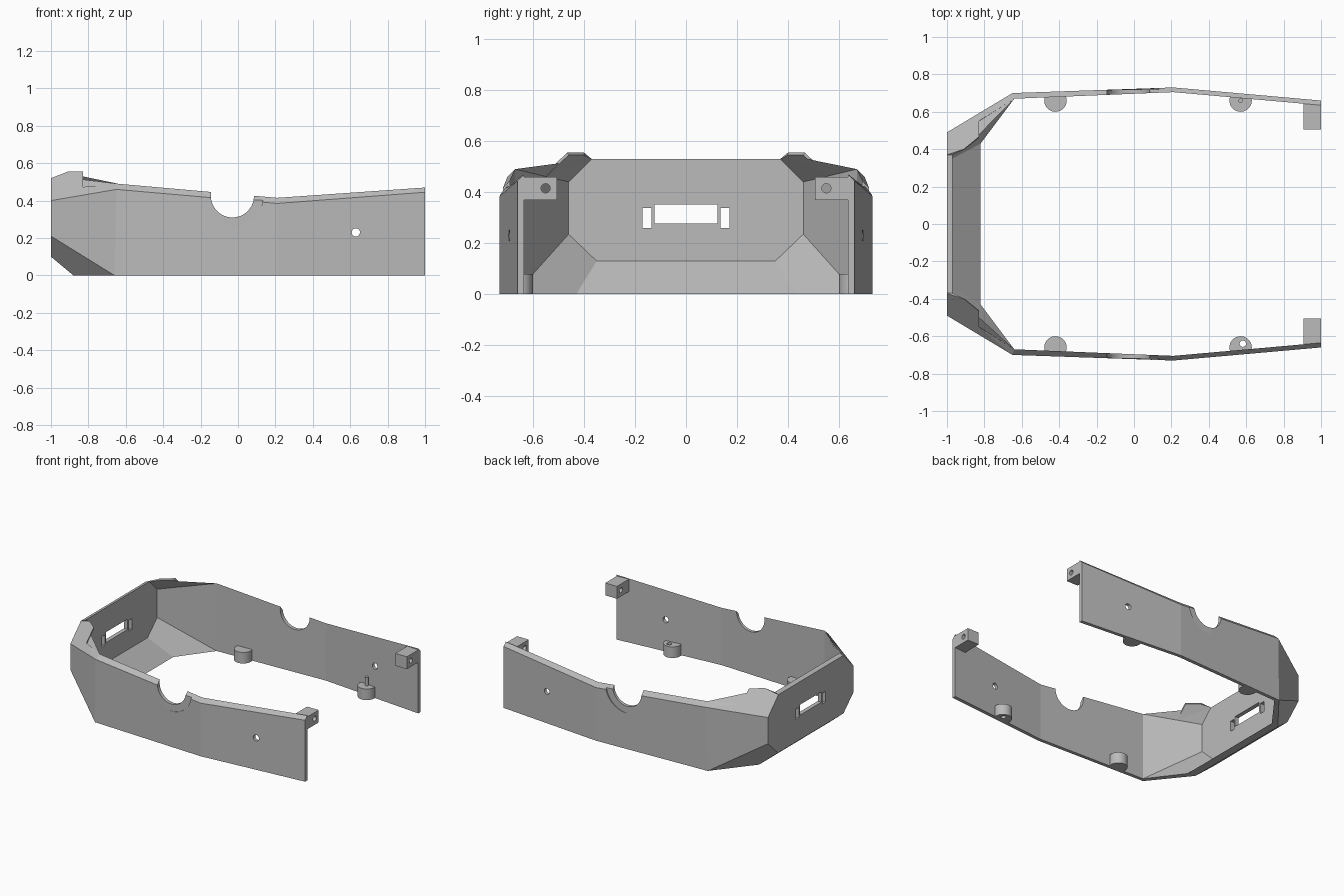
import bpy
import bmesh
from mathutils import Matrix, Vector

default_cube = bpy.data.objects.get("Cube")
if default_cube:
    bpy.data.objects.remove(default_cube, do_unlink=True)

grey = bpy.data.materials.new("plain grey")
grey.use_nodes = True
grey.diffuse_color = (0.5, 0.5, 0.5, 1)
grey.node_tree.nodes["Principled BSDF"].inputs["Base Color"].default_value = grey.diffuse_color


def make_object(name, bm):
    bmesh.ops.recalc_face_normals(bm, faces=bm.faces[:])
    mesh = bpy.data.meshes.new(name)
    bm.to_mesh(mesh)
    bm.free()
    mesh.materials.append(grey)
    obj = bpy.data.objects.new(name, mesh)
    bpy.context.collection.objects.link(obj)
    return obj


def box(name, low, high):
    low, high = Vector(low), Vector(high)
    bm = bmesh.new()
    size = Matrix.Diagonal((high - low).to_4d())
    bmesh.ops.create_cube(bm, size=1, matrix=Matrix.Translation((low + high) / 2) @ size)
    return make_object(name, bm)


def cylinder(name, start, end, radius, sides=32, trim_y=None):
    start, end = Vector(start), Vector(end)
    axis = end - start
    turn = axis.to_track_quat("Z", "Y").to_matrix().to_4x4()
    bm = bmesh.new()
    bmesh.ops.create_cone(bm, cap_ends=True, segments=sides, radius1=radius, radius2=radius,
                          depth=axis.length, matrix=Matrix.Translation((start + end) / 2) @ turn)
    # Trim away the part that would pass through the side wall
    if trim_y is not None:
        side = 1 if trim_y > 0 else -1
        cut = bmesh.ops.bisect_plane(bm, geom=bm.verts[:] + bm.edges[:] + bm.faces[:],
                                     plane_co=(0, trim_y, 0), plane_no=(0, side, 0), clear_outer=True)
        rim = [e for e in cut["geom_cut"] if isinstance(e, bmesh.types.BMEdge)]
        bmesh.ops.edgeloop_fill(bm, edges=rim)
    return make_object(name, bm)


def apply_modifier(obj, modifier):
    bpy.context.view_layer.objects.active = obj
    bpy.ops.object.modifier_apply(modifier=modifier.name)


def carve(obj, cutter):
    cutter.hide_render = True
    modifier = obj.modifiers.new("carve", "BOOLEAN")
    modifier.operation = "DIFFERENCE"
    modifier.solver = "EXACT"
    modifier.object = cutter
    apply_modifier(obj, modifier)
    bpy.data.objects.remove(cutter, do_unlink=True)


def smooth(obj):
    bpy.ops.object.select_all(action="DESELECT")
    obj.select_set(True)
    bpy.context.view_layer.objects.active = obj
    bpy.ops.object.shade_smooth_by_angle()


# Outer and inner corner of the faceted shell, one half only
corners = {
    "end_low": ((-1, 0, .1), (-.97, 0, .13)),
    "end_foot": ((-.88, 0, 0), (-.82, 0, 0)),
    "end_top": ((-1, 0, .52), (-.97, 0, .53)),
    "low": ((-1, .375, .1), (-.97, .35, .13)),
    "foot": ((-.88, .42, 0), (-.82, .43, 0)),
    "cheek_low": ((-1, .49, .21), (-.97, .46, .235)),
    "cheek_foot": ((-.66, .694, 0), (-.64, .67, 0)),
    "cheek_top": ((-1, .49, .4), (-.97, .46, .44)),
    "lip_start": ((-1, .37, .52), (-.97, .37, .53)),
    "lip_peak": ((-.91, .4, .555), (-.905, .4, .545)),
    "lip_end": ((-.83, .466, .555), (-.83, .46, .545)),
    "lip_notch": ((-.83, .55, .473), (-.83, .549, .461)),
    "side_top": ((-.65, .7, .46), (-.64, .67, .49)),
    "bend_foot": ((.21, .73, 0), (.21, .705, 0)),
    "bend_top": ((.21, .73, .385), (.21, .705, .415)),
    "tip_foot": ((1, .66, 0), (1, .635, 0)),
    "tip_top": ((1, .66, .445), (1, .635, .47)),
}
panels = [
    "end_low low cheek_low cheek_top lip_start end_top",
    "end_foot foot low end_low",
    "low foot cheek_foot cheek_low",
    "cheek_low cheek_foot side_top cheek_top",
    "cheek_top side_top lip_notch lip_end lip_peak lip_start",
    "cheek_foot bend_foot bend_top side_top",
    "bend_foot tip_foot tip_top bend_top",
]

# Shell: outer skin, inner skin and the rim joining them
bm = bmesh.new()
skins = [{name: bm.verts.new(pair[layer]) for name, pair in corners.items()} for layer in (0, 1)]
edge_use = {}
for panel in panels:
    names = panel.split()
    for skin in skins:
        bm.faces.new([skin[n] for n in names])
    for a, b in zip(names, names[1:] + names[:1]):
        edge_use.setdefault(frozenset((a, b)), []).append((a, b))
for uses in edge_use.values():
    a, b = uses[0]
    on_centre = corners[a][0][1] == 0 and corners[b][0][1] == 0
    if len(uses) == 1 and not on_centre:
        bm.faces.new((skins[0][a], skins[0][b], skins[1][b], skins[1][a]))
shell = make_object("shell", bm)
mirror = shell.modifiers.new("mirror", "MIRROR")
mirror.use_axis = (False, True, False)
mirror.merge_threshold = 0.0005
apply_modifier(shell, mirror)

# Consistent outward normals before carving
bm = bmesh.new()
bm.from_mesh(shell.data)
bmesh.ops.recalc_face_normals(bm, faces=bm.faces[:])
bm.to_mesh(shell.data)
bm.free()

# Round notch with shallow outer recess, and a screw hole, in each side wall
carve(shell, cylinder("notch_cutter", (-.03, -1, .425), (-.03, 1, .425), .115, 64))
for side in (-1, 1):
    carve(shell, cylinder("recess_cutter", (-.03, side * .719, .425), (-.03, side, .425), .165, 64))
carve(shell, cylinder("hole_cutter", (.63, -1, .23), (.63, 1, .23), .022))

# Wide slot and two narrow slots in the end wall
for low_y, high_y, low_z, high_z in ((-.123, .123, .277, .352), (-.17, -.135, .26, .337), (.135, .17, .26, .337)):
    carve(shell, box("slot_cutter", (-1.1, low_y, low_z), (-.9, high_y, high_z)))

for side, label in ((1, "left"), (-1, "right")):
    # Rounded posts standing against the walls
    for x, place in ((-.42, "rear"), (.57, "forward")):
        post = cylinder(f"{label}_{place}_post", (x, side * .66, 0), (x, side * .66, .08), .06, 32, side * .685)
        if side < 0 and x > 0:
            carve(post, cylinder("post_cutter", (.582, -.64, -1), (.582, -.64, 1), .017, 24))
        smooth(post)
    # Drilled mounting blocks at the open end
    y_range = sorted((side * .505, side * .645))
    block = box(f"{label}_mounting_block", (.907, y_range[0], .37), (1, y_range[1], .46))
    carve(block, cylinder("block_cutter", (.8, side * .55, .415), (1.1, side * .55, .415), .018, 24))

# Locating pin on one post
smooth(cylinder("locating_pin", (.57, .66, .07), (.57, .66, .14), .012, 20))
